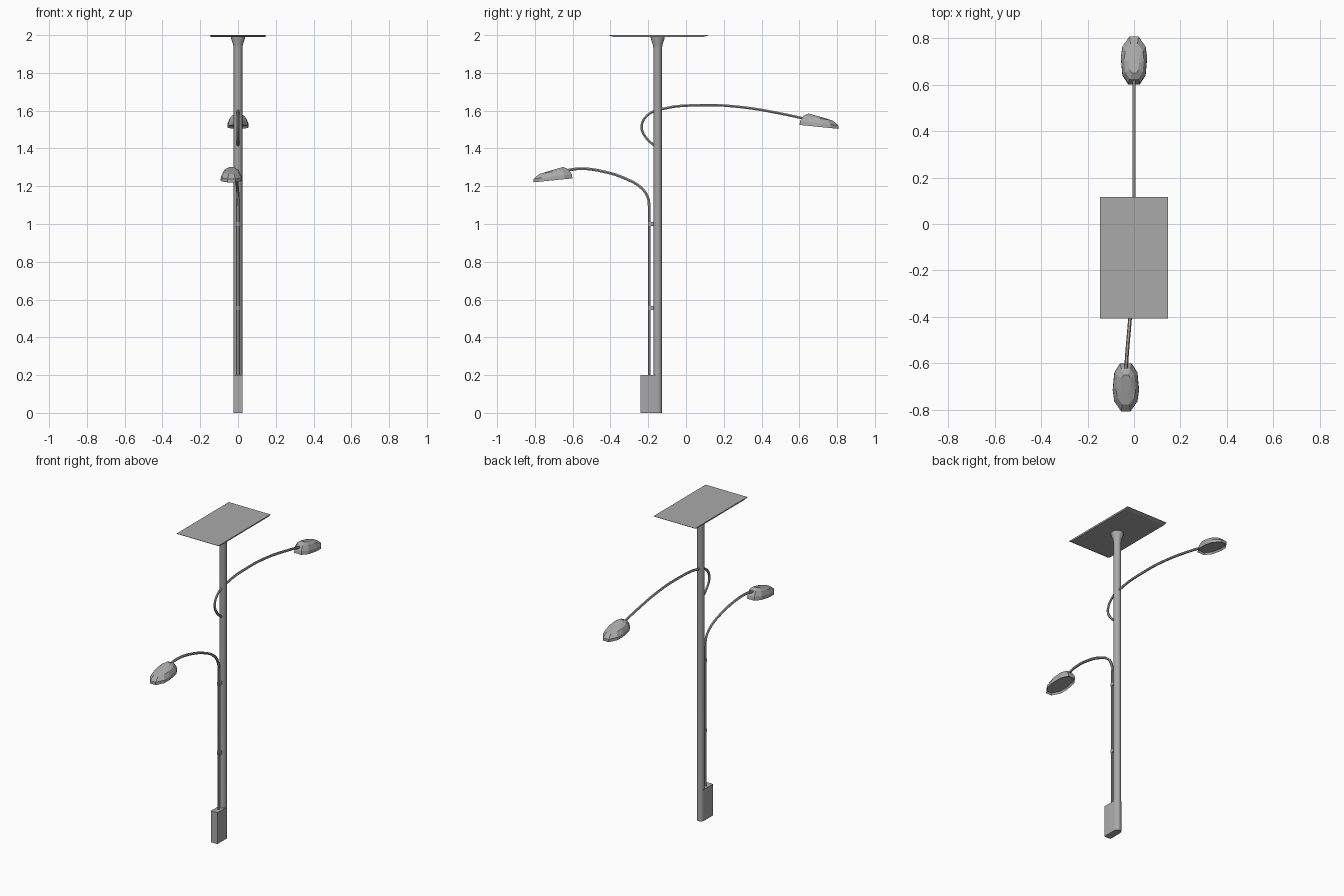
import bpy, bmesh, math
from mathutils import Matrix, Vector

cube = bpy.data.objects.get("Cube")
if cube:
    bpy.data.objects.remove(cube, do_unlink=True)

grey = bpy.data.materials.new("plain grey")
grey.use_nodes = True
COLOUR = (0.4, 0.4, 0.4, 1)
grey.diffuse_color = COLOUR
grey.node_tree.nodes["Principled BSDF"].inputs["Base Color"].default_value = COLOUR

POLE_Y, POLE_R = -0.15, 0.0225


def add(name, data, smooth=False):
    obj = bpy.data.objects.new(name, data)
    bpy.context.scene.collection.objects.link(obj)
    data.materials.append(grey)
    bpy.ops.object.select_all(action='DESELECT')
    obj.select_set(True)
    bpy.context.view_layer.objects.active = obj
    if data.id_type == 'CURVE':
        bpy.ops.object.convert(target='MESH')
    if smooth:
        bpy.ops.object.shade_smooth_by_angle(angle=math.radians(40))
    return obj


def loft(name, rings, smooth=False, recess=False):
    """Skin a stack of equal-length rings and cap both ends."""
    bm = bmesh.new()
    loops = [[bm.verts.new(p) for p in ring] for ring in rings]
    n = len(loops[0])
    for a, b in zip(loops, loops[1:]):
        for i in range(n):
            j = (i + 1) % n
            bm.faces.new((a[i], a[j], b[j], b[i]))
    base = bm.faces.new(loops[0][::-1])
    bm.faces.new(loops[-1])
    bmesh.ops.recalc_face_normals(bm, faces=bm.faces)
    if recess:
        bmesh.ops.inset_region(bm, faces=[base], thickness=0.006)
        bmesh.ops.translate(bm, verts=base.verts, vec=(0, 0, 0.012))
    mesh = bpy.data.meshes.new(name)
    bm.to_mesh(mesh)
    bm.free()
    return add(name, mesh, smooth)


def circle(r, z, n=16):
    return [(r * math.cos(math.tau * i / n), POLE_Y + r * math.sin(math.tau * i / n), z)
            for i in range(n)]


def rect(x, y0, y1, z):
    return [(-x, y0, z), (x, y0, z), (x, y1, z), (-x, y1, z)]


def tube(name, points, radius):
    """Smooth bent pipe through the given points."""
    curve = bpy.data.curves.new(name, 'CURVE')
    curve.dimensions = '3D'
    curve.bevel_depth = radius
    curve.bevel_resolution = 1
    curve.resolution_u = 4
    curve.use_fill_caps = True
    spline = curve.splines.new('BEZIER')
    spline.bezier_points.add(len(points) - 1)
    for bp, p in zip(spline.bezier_points, points):
        bp.co = p
        bp.handle_left_type = bp.handle_right_type = 'AUTO'
    return add(name, curve, True)


# Pole with its flared head
loft("pole", [circle(POLE_R, 0), circle(POLE_R, 1.93), circle(0.026, 1.95),
              circle(0.036, 1.98), circle(0.038, 1.993)], smooth=True)

# Solar panel with undercut ends
loft("solar_panel", [rect(0.145, -0.385, 0.095, 1.991), rect(0.147, -0.408, 0.117, 1.998),
                     rect(0.147, -0.408, 0.117, 2.0)])

# Base housing: square front, rounded back wrapping the pole
R = POLE_R + 0.0005
outline = [(-R, -0.24), (R, -0.24)]
outline += [(R * math.cos(math.pi * i / 8), POLE_Y + R * math.sin(math.pi * i / 8))
            for i in range(9)]
loft("base_housing", [[(x, y, z) for x, y in outline] for z in (0, 0.2)], smooth=True)

# Upper arm: hooks round the front of the pole, then reaches back
tube("upper_arm", [(0, y, z) for y, z in (
    (-0.16, 1.41), (-0.21, 1.455), (-0.235, 1.515), (-0.205, 1.575), (-0.13, 1.608),
    (0.1, 1.629), (0.3, 1.618), (0.5, 1.585), (0.64, 1.555))], 0.0075)

# Lower arm: straight riser, then sweeps forward and slightly sideways
tube("lower_riser", [(0, -0.195, 0.19), (0, -0.195, 1.09)], 0.008)
tube("lower_arm", [(0, -0.195, 1.09), (0, -0.2, 1.135), (-0.003, -0.235, 1.19),
                   (-0.01, -0.32, 1.24), (-0.019, -0.43, 1.276),
                   (-0.03, -0.56, 1.293), (-0.036, -0.65, 1.28)], 0.008)

# Clips holding the riser to the pole
for name, z in (("lower_clip", 0.555), ("upper_clip", 1.0)):
    loft(name, [rect(0.008, -0.2, -0.165, z + d) for d in (-0.01, 0.01)])


def lamp(name, location, turn):
    """Faceted dome with a recessed underside, long axis along local +y."""
    half = [(0.025, -0.105), (0.05, -0.065), (0.057, 0.01), (0.05, 0.06), (0.02, 0.103)]
    plan = half + [(-x, y) for x, y in reversed(half)]
    place = (Matrix.Translation(location) @ Matrix.Rotation(turn, 4, 'Z')
             @ Matrix.Rotation(-0.1, 4, 'X'))
    # Each level: height, size, shift towards the rear
    levels = ((0, 1, 0), (0.02, 0.98, 0), (0.046, 0.75, -0.008), (0.058, 0.38, -0.022))
    rings = []
    for z, s, shift in levels:
        rings.append([(x * s, y * s + shift, z * (1 - 1.2 * y)) for x, y in plan])
    obj = loft(name, rings, recess=True)
    obj.data.transform(place)
    return obj


lamp("upper_lamp", Vector((0, 0.705, 1.514)), 0)
lamp("lower_lamp", Vector((-0.035, -0.705, 1.231)), math.pi)
